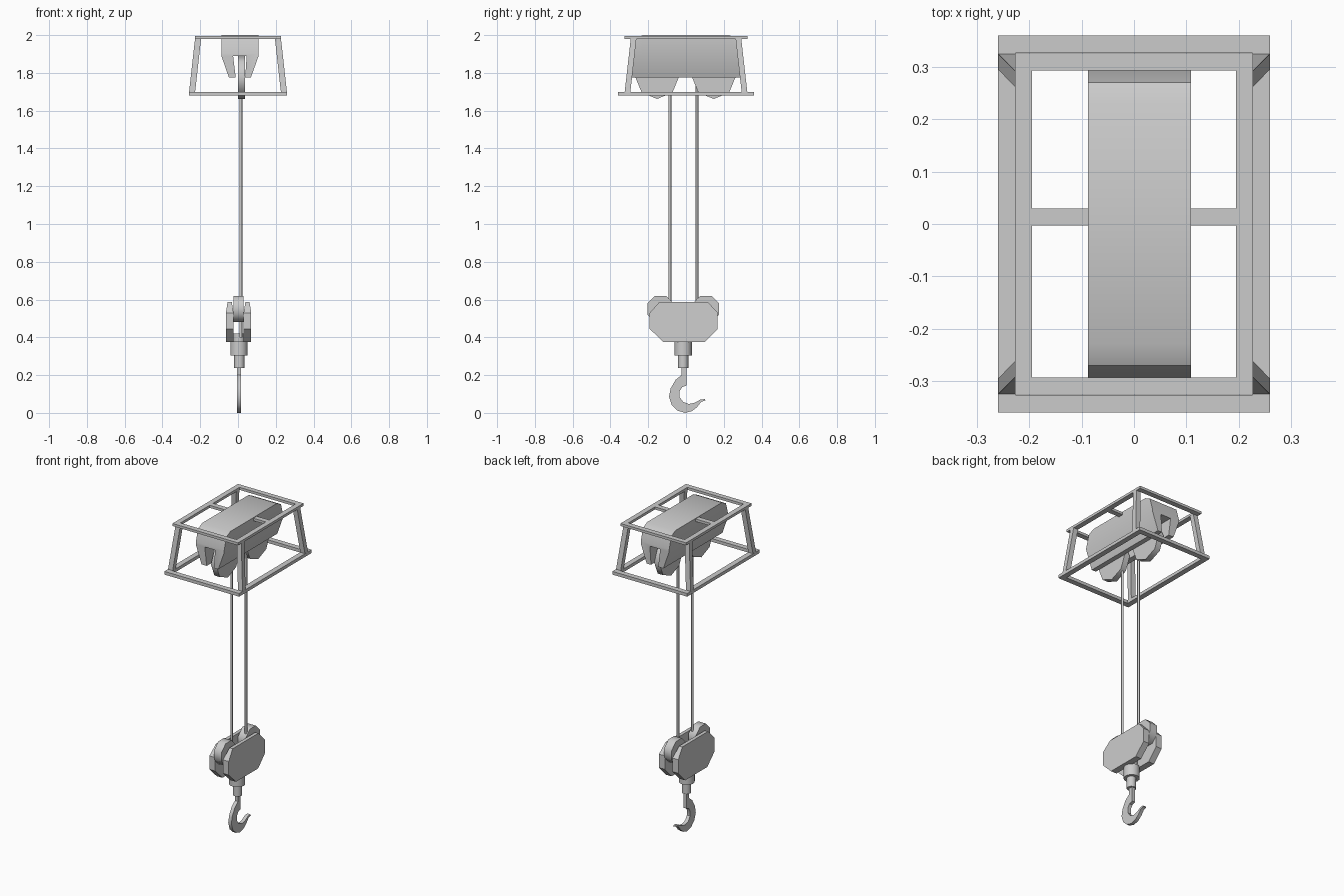
import bpy, math

if "Cube" in bpy.data.objects:
    bpy.data.objects.remove(bpy.data.objects["Cube"])

def make(name, verts, faces, smooth=None):
    me = bpy.data.meshes.new(name)
    me.from_pydata(verts, [], faces)
    ob = bpy.data.objects.new(name, me)
    bpy.context.collection.objects.link(ob)
    bpy.ops.object.select_all(action='DESELECT')
    ob.select_set(True)
    bpy.context.view_layer.objects.active = ob
    bpy.ops.object.mode_set(mode='EDIT')
    bpy.ops.mesh.select_all(action='SELECT')
    bpy.ops.mesh.normals_make_consistent(inside=False)
    bpy.ops.object.mode_set(mode='OBJECT')
    if smooth:
        bpy.ops.object.shade_smooth_by_angle(angle=math.radians(smooth))
    return ob

def loft(name, rings, smooth=None):
    """Skin a list of equal-length rings and cap both ends."""
    n = len(rings[0])
    verts = [v for r in rings for v in r]
    faces = [tuple(range(n)), tuple(range(len(verts) - n, len(verts)))]
    for k in range(len(rings) - 1):
        for i in range(n):
            j = (i + 1) % n
            faces.append((k*n + i, k*n + j, k*n + n + j, k*n + n + i))
    return make(name, verts, faces, smooth)

def box(name, x0, x1, y0, y1, z0, z1):
    return loft(name, [[(x0, y0, z), (x1, y0, z), (x1, y1, z), (x0, y1, z)] for z in (z0, z1)])

def plate(name, profile, x0, x1, smooth=None):
    return loft(name, [[(x, y, z) for y, z in profile] for x in (x0, x1)], smooth)

def wheel(name, y, z, r, x0, x1, turn):
    pts = [(y + r*math.cos(math.pi*i/4 + turn), z + r*math.sin(math.pi*i/4 + turn)) for i in range(8)]
    return plate(name, pts, x0, x1, 50)

def rod(name, x, y, r, z0, z1, n):
    ring = [(x + r*math.cos(2*math.pi*i/n), y + r*math.sin(2*math.pi*i/n)) for i in range(n)]
    return loft(name, [[(a, b, z) for a, b in ring] for z in (z0, z1)], 50)

def frame(name, X, Y, w, z0, z1):
    o = [(-X, -Y), (X, -Y), (X, Y), (-X, Y)]
    p = [(-X+w, -Y+w), (X-w, -Y+w), (X-w, Y-w), (-X+w, Y-w)]
    verts = [(x, y, z) for z in (z0, z1) for x, y in o + p]
    faces = []
    for i in range(4):
        j = (i + 1) % 4
        faces += [(i, j, j+4, i+4), (i+8, j+8, j+12, i+12), (i, j, j+8, i+8), (i+4, j+4, j+12, i+12)]
    return make(name, verts, faces)

# Support frame
frame("upper_frame", 0.2275, 0.325, 0.0325, 1.98, 1.996)
frame("lower_frame", 0.26, 0.36, 0.0335, 1.68, 1.70)
box("frame_crossbar", -0.2, 0.2, -0.003, 0.03, 1.98, 1.996)
for sx in (-1, 1):
    for sy in (-1, 1):
        rings = []
        for x, y, z in ((0.2275, 0.295, 1.695), (0.195, 0.262, 1.985)):
            rings.append([(sx*a, sy*b, z) for a, b in
                          ((x, y), (x+0.032, y), (x+0.032, y+0.03), (x, y+0.03))])
        loft("frame_post", rings)

# Housing: inverted U section with rounded-off ends
rings = []
for y, top in ((-0.293, 1.905), (-0.27, 1.98), (-0.23, 2.0), (0.23, 2.0), (0.27, 1.98), (0.293, 1.905)):
    section = [(-0.088, top), (0.109, top), (0.109, 1.89), (0.068, 1.775), (0.038, 1.775),
               (0.046, 1.89), (-0.026, 1.89), (-0.012, 1.775), (-0.048, 1.775), (-0.088, 1.89)]
    rings.append([(x, y, z) for x, z in section])
loft("winch_housing", rings, 35)

# Upper pulleys, ropes and lower pulleys
for y in (-0.153, 0.147):
    wheel("upper_pulley", y, 1.777, 0.115, 0.0, 0.037, 0)
for y in (-0.085, 0.058):
    rod("rope", 0.015, y, 0.0075, 0.40, 1.78, 8)
for y in (-0.135, 0.105):
    wheel("lower_pulley", y, 0.55, 0.07/math.cos(math.pi/8), -0.023, 0.029, math.pi/8)

# Hook block cheek plates, narrowed at the top
outline = [(-0.12, 0.375), (0.10, 0.375), (0.168, 0.445), (0.168, 0.53),
           (0.115, 0.588), (-0.14, 0.588), (-0.192, 0.53), (-0.192, 0.445)]
for x0, x1 in ((-0.064, -0.024), (0.030, 0.070)):
    ob = plate("cheek_plate", outline, x0, x1)
    for v in ob.data.vertices:
        if v.co.z > 0.58:
            v.co.x += 0.009 if v.co.x < (x0 + x1)/2 else -0.009

# Swivel
rod("swivel_core", 0.005, -0.015, 0.033, 0.37, 0.42, 16)
rod("swivel_collar", 0.005, -0.015, 0.046, 0.305, 0.378, 16)
rod("swivel_neck", 0.007, -0.015, 0.027, 0.238, 0.31, 16)

# Hook
hook = [(-0.024, 0.245), (-0.024, 0.20), (-0.055, 0.175), (-0.081, 0.13), (-0.09, 0.085),
        (-0.075, 0.04), (-0.045, 0.012), (-0.005, 0.0), (0.03, 0.009), (0.058, 0.03),
        (0.08, 0.058), (0.103, 0.066), (0.099, 0.073), (0.075, 0.07), (0.045, 0.053),
        (0.015, 0.047), (-0.015, 0.058), (-0.034, 0.084), (-0.034, 0.115), (-0.02, 0.137),
        (0.003, 0.145), (0.003, 0.245)]
plate("hook", hook, -0.005, 0.017, 35)
